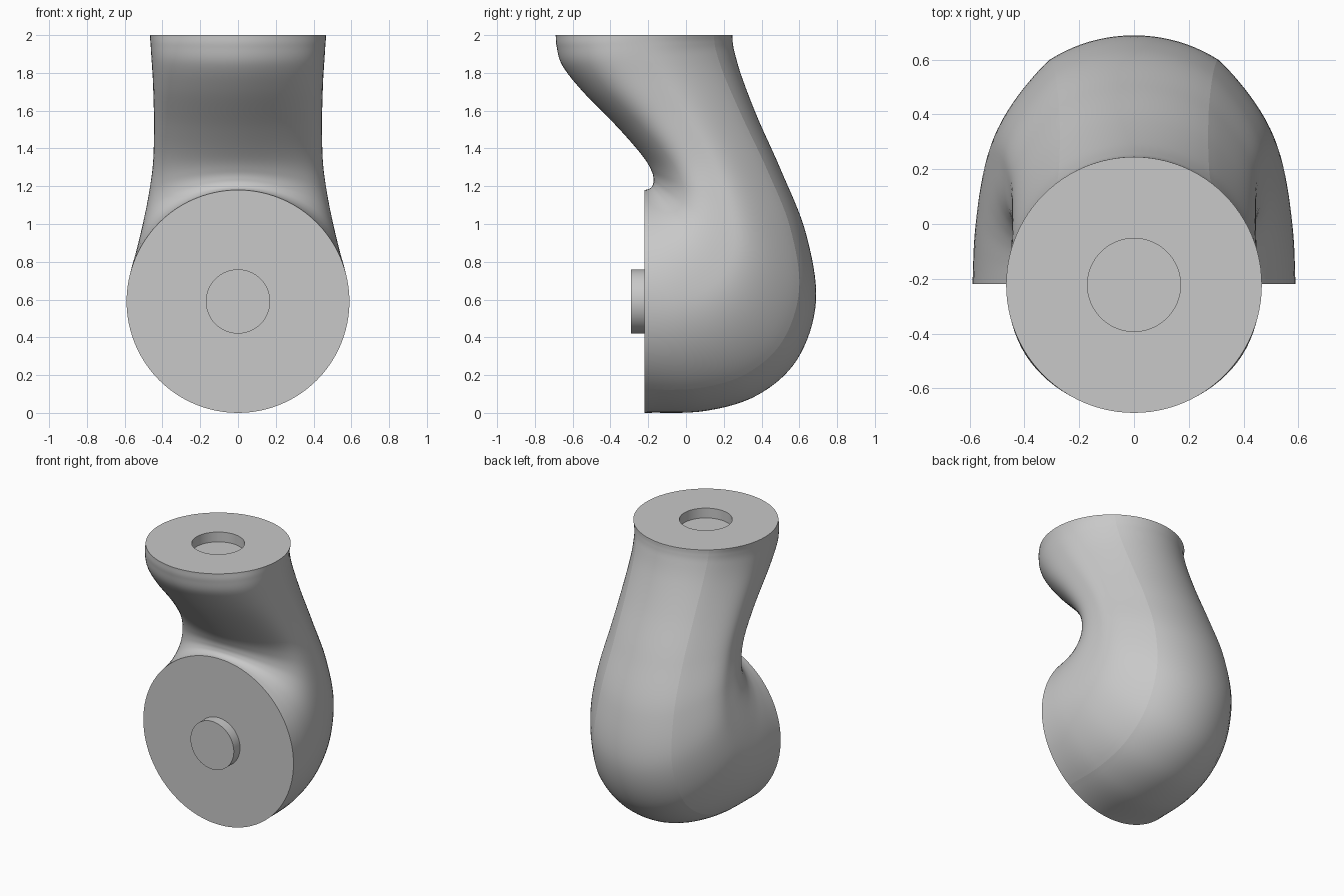
import bpy
import bmesh
import math
from mathutils import Vector

cube = bpy.data.objects.get("Cube")
if cube:
    bpy.data.objects.remove(cube)

grey = bpy.data.materials.new("light_grey")
grey.use_nodes = True
grey.diffuse_color = (0.58, 0.58, 0.58, 1)
grey.node_tree.nodes["Principled BSDF"].inputs["Base Color"].default_value = (0.58, 0.58, 0.58, 1)

SIDES = 96
CREASE = 10          # section point where the back panel meets the flank
STEPS = 8            # rings between two guide sections
PIVOT_R = 0.17
PIVOT_DEPTH = 0.07
PINCH = 0.055        # flank pulled in beside the back panel
FULLNESS = 0.12      # front half of the section swelled towards a box

# Guide sections: back y, back z, front y, front z, half width
GUIDES = [Vector(g) for g in (
    (-.22, 0, -.22, 1.18, .59),
    (.1, .01, -.2, 1.184, .583),
    (.38, .095, -.183, 1.195, .565),
    (.59, .285, -.175, 1.21, .54),
    (.688, .59, -.172, 1.235, .508),
    (.635, .95, -.182, 1.28, .475),
    (.505, 1.28, -.23, 1.36, .45),
    (.38, 1.56, -.36, 1.51, .445),
    (.295, 1.78, -.55, 1.705, .45),
    (.257, 1.91, -.655, 1.84, .458),
    (.247, 1.965, -.685, 1.94, .463),
    (.245, 2, -.69, 2, .467),
)]


def smooth_guides():
    """Catmull-Rom interpolation of the guide sections."""
    pts = [2 * GUIDES[0] - GUIDES[1]] + GUIDES + [2 * GUIDES[-1] - GUIDES[-2]]
    result = []
    for a, b, c, d in zip(pts, pts[1:], pts[2:], pts[3:]):
        for k in range(STEPS):
            t = k / STEPS
            result.append(b + (c - a) * t / 2 + (2 * a - 5 * b + 4 * c - d) * t**2 / 2
                          + (3 * b - a - 3 * c + d) * t**3 / 2)
    return result + [GUIDES[-1]]


def section(guide, shaping):
    """Oval ring, pinched beside the back panel and fuller in front."""
    back, front = Vector((0, *guide[:2])), Vector((0, *guide[2:4]))
    centre, half = (back + front) / 2, (back - front) / 2
    crease = math.tau * CREASE / SIDES
    ring = []
    for i in range(SIDES):
        a = math.tau * i / SIDES
        off = min(a, math.tau - a)
        t = (math.pi / 2 - off) / (math.pi / 2 - crease)
        scale = 1
        if 0 < t < 1:
            scale -= shaping * PINCH * 6.75 * t * t * (1 - t)
        elif t < 0:
            scale += shaping * FULLNESS * math.sin(2 * a) ** 2
        ring.append(centre + half * math.cos(a)
                    + Vector((guide[4] * math.sin(a) * scale, 0, 0)))
    return ring


def finish(obj):
    obj.data.materials.append(grey)
    bpy.ops.object.select_all(action="DESELECT")
    obj.select_set(True)
    bpy.context.view_layer.objects.active = obj
    bpy.ops.object.shade_smooth_by_angle(angle=math.radians(35))


# Elbow body: loft from the front disc to the top disc, then into the socket
guides = smooth_guides()
rings = [section(g, math.sin(math.pi * i / (len(guides) - 1)))
         for i, g in enumerate(guides)]
top_y = (GUIDES[-1][0] + GUIDES[-1][2]) / 2
for z in (2, 2 - PIVOT_DEPTH):
    rings.append(section((top_y + PIVOT_R, z, top_y - PIVOT_R, z, PIVOT_R), 0))

bm = bmesh.new()
loops = [[bm.verts.new(p) for p in ring] for ring in rings]
for lower, upper in zip(loops, loops[1:]):
    for i in range(SIDES):
        j = (i + 1) % SIDES
        bm.faces.new((lower[i], lower[j], upper[j], upper[i]))
bm.faces.new(loops[0])
bm.faces.new(loops[-1])
bmesh.ops.recalc_face_normals(bm, faces=bm.faces)
mesh = bpy.data.meshes.new("elbow_body")
bm.to_mesh(mesh)
bm.free()
body = bpy.data.objects.new("elbow_body", mesh)
bpy.context.collection.objects.link(body)
finish(body)

# Keep the two panel seams on the back crisp
for edge in mesh.edges:
    a, b = edge.vertices
    if abs(a - b) == SIDES and a % SIDES in (CREASE, SIDES - CREASE):
        edge.use_edge_sharp = True

# Pivot peg on the front disc
bpy.ops.mesh.primitive_cylinder_add(
    vertices=SIDES, radius=PIVOT_R, depth=PIVOT_DEPTH + 0.02,
    location=(0, -0.22 - PIVOT_DEPTH / 2 + 0.01, 0.59), rotation=(math.pi / 2, 0, 0))
peg = bpy.context.object
peg.name = "pivot_peg"
finish(peg)
